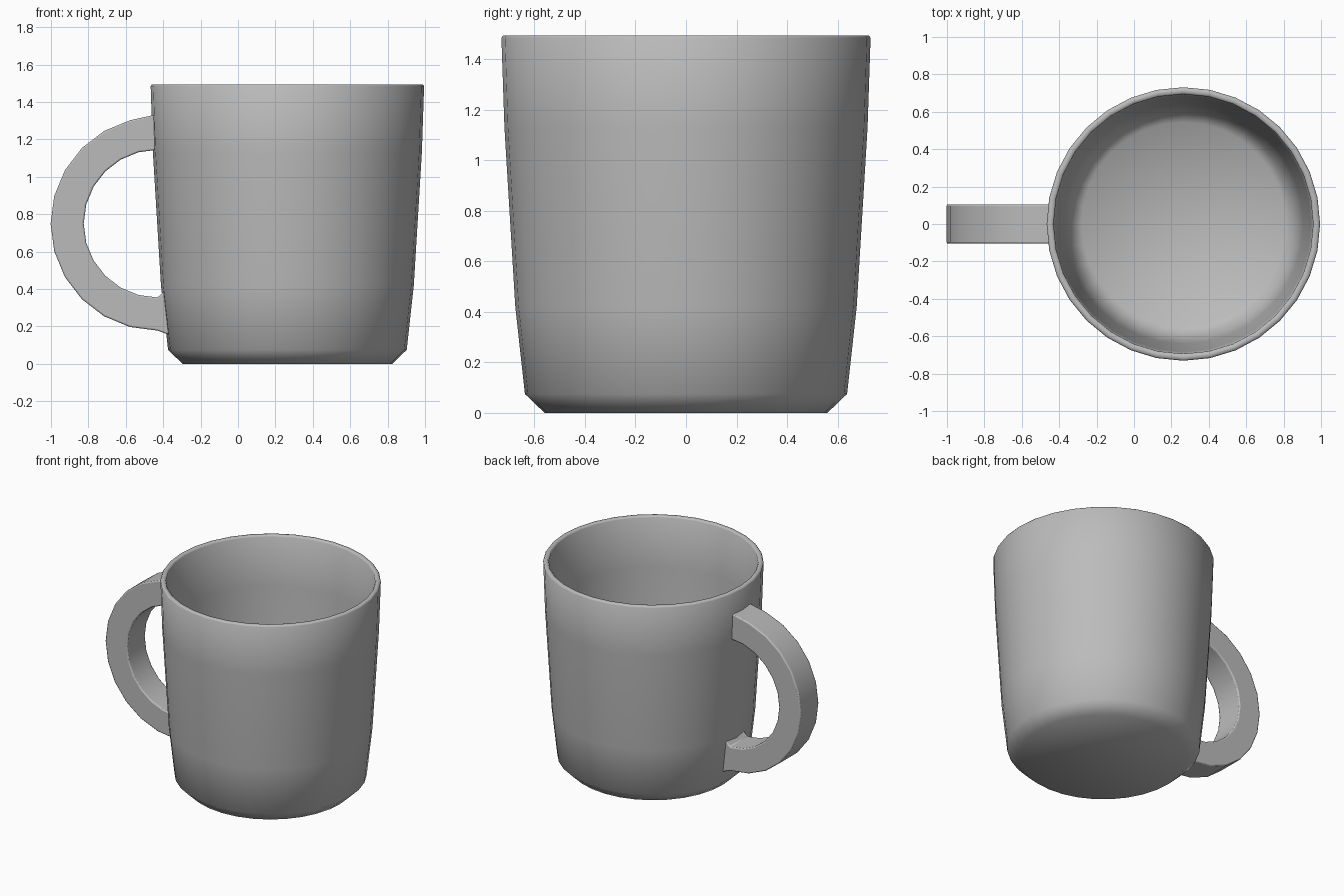
import bpy, bmesh
from math import sin, cos, pi, radians

cube = bpy.data.objects.get("Cube")
if cube:
    bpy.data.objects.remove(cube, do_unlink=True)

# One ceramic colour
grey = bpy.data.materials.new("grey ceramic")
grey.use_nodes = True
colour = (0.5, 0.5, 0.5, 1)
grey.diffuse_color = colour
grey.node_tree.nodes["Principled BSDF"].inputs["Base Color"].default_value = colour

CENTRE_X = 0.264
SIDES = 32


def finish(name, bm, angle):
    bmesh.ops.recalc_face_normals(bm, faces=bm.faces)
    mesh = bpy.data.meshes.new(name)
    bm.to_mesh(mesh)
    bm.free()
    mesh.materials.append(grey)
    obj = bpy.data.objects.new(name, mesh)
    bpy.context.collection.objects.link(obj)
    bpy.ops.object.select_all(action='DESELECT')
    obj.select_set(True)
    bpy.context.view_layer.objects.active = obj
    bpy.ops.object.shade_smooth_by_angle(angle=radians(angle))
    return obj


# Cup: outer wall up, over the rim, inner wall down (radius, height)
profile = [(0.56, 0), (0.638, 0.075), (0.676, 0.42), (0.719, 1.13),
           (0.731, 1.485), (0.724, 1.495), (0.701, 1.495), (0.694, 1.485),
           (0.683, 1.13), (0.641, 0.42), (0.605, 0.09), (0.545, 0.035)]
bm = bmesh.new()
rings = []
for r, z in profile:
    rings.append([bm.verts.new((CENTRE_X + r * cos(2 * pi * i / SIDES),
                                r * sin(2 * pi * i / SIDES), z))
                  for i in range(SIDES)])
for a, b in zip(rings, rings[1:]):
    for i in range(SIDES):
        j = (i + 1) % SIDES
        bm.faces.new((a[i], a[j], b[j], b[i]))
bm.faces.new(rings[0])
bm.faces.new(rings[-1])
finish("cup", bm, 60)

# Handle: half ring of square section, flared where it meets the wall
HX, HZ, R_OUT, R_IN, HALF = -0.43, 0.75, 0.572, 0.395, 0.105
pairs = []
for k in range(13):
    a = pi * k / 12
    pairs.append([(HX - r * sin(a), HZ + r * cos(a)) for r in (R_OUT, R_IN)])
pairs[0][0] = (HX, 1.335)
pairs.append([(-0.395, 0.165), (-0.405, 0.378)])
pairs.append([(-0.365, 0.155), (-0.385, 0.4)])

bm = bmesh.new()
sections = []
for outer, inner in pairs:
    corners = [(outer, -HALF), (outer, HALF), (inner, HALF), (inner, -HALF)]
    sections.append([bm.verts.new((p[0], y, p[1])) for p, y in corners])
for a, b in zip(sections, sections[1:]):
    for i in range(4):
        j = (i + 1) % 4
        bm.faces.new((a[i], a[j], b[j], b[i]))
bm.faces.new(sections[0])
bm.faces.new(sections[-1])
handle = finish("handle", bm, 40)
bevel = handle.modifiers.new("soft edges", 'BEVEL')
bevel.width = 0.008
bevel.segments = 2
bevel.limit_method = 'ANGLE'
bevel.angle_limit = radians(50)
